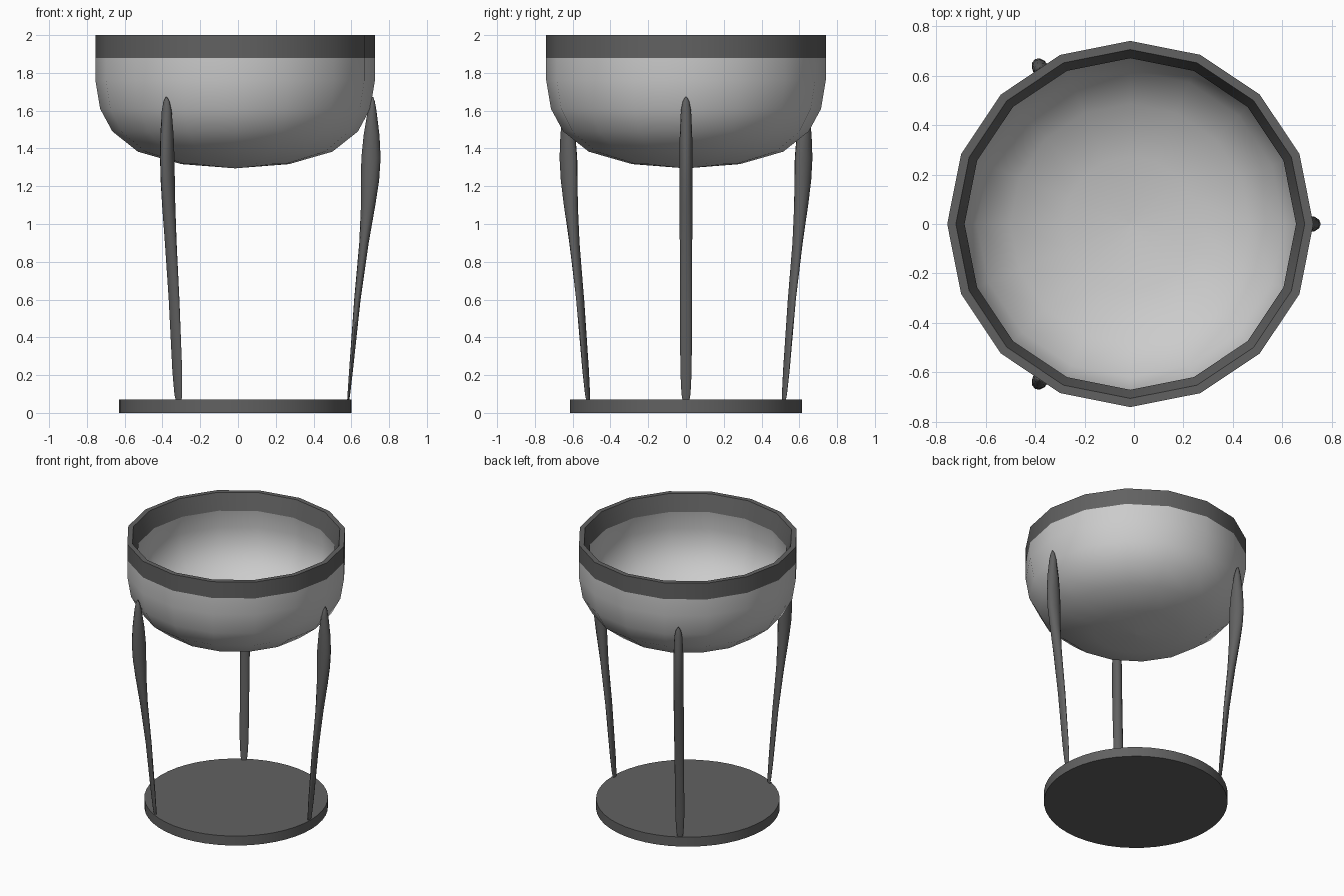
import bpy, bmesh
from math import sin, cos, pi, radians

if "Cube" in bpy.data.objects:
    bpy.data.objects.remove(bpy.data.objects["Cube"])

CX = -0.015  # common axis of bowl, base and legs

dark = bpy.data.materials.new("dark_metal")
dark.diffuse_color = (0.12, 0.12, 0.12, 1)
dark.use_nodes = True
dark.node_tree.nodes["Principled BSDF"].inputs["Base Color"].default_value = dark.diffuse_color


def finish(name, bm, mat=None, angle=35):
    bmesh.ops.remove_doubles(bm, verts=bm.verts, dist=1e-5)
    bmesh.ops.recalc_face_normals(bm, faces=bm.faces)
    me = bpy.data.meshes.new(name)
    bm.to_mesh(me)
    bm.free()
    ob = bpy.data.objects.new(name, me)
    bpy.context.collection.objects.link(ob)
    if mat:
        me.materials.append(mat)
    bpy.ops.object.select_all(action='DESELECT')
    ob.select_set(True)
    bpy.context.view_layer.objects.active = ob
    bpy.ops.object.shade_smooth_by_angle(angle=radians(angle))
    return ob


def bridge(bm, rings, cap=False):
    n = len(rings[0])
    for a, b in zip(rings, rings[1:]):
        for i in range(n):
            j = (i + 1) % n
            bm.faces.new((a[i], a[j], b[j], b[i]))
    if cap:
        bm.faces.new(rings[0])
        bm.faces.new(rings[-1])


def lathe(name, profile, sides, mat=None):
    bm = bmesh.new()
    rings = [[bm.verts.new((CX + r * cos(2 * pi * i / sides),
                            r * sin(2 * pi * i / sides), z))
              for i in range(sides)] for r, z in profile]
    bridge(bm, rings, cap=True)
    return finish(name, bm, mat)


# Bowl: outer wall down, then inner wall, each closed at the middle
outer = [(0.74, 1.88), (0.74, 1.76), (0.715, 1.61), (0.65, 1.49),
         (0.515, 1.383), (0.285, 1.317), (0.004, 1.295)]
inner = [(0.67, 1.88), (0.69, 1.75), (0.675, 1.635), (0.62, 1.52),
         (0.485, 1.41), (0.27, 1.342), (0.004, 1.325)]
bm = bmesh.new()
for prof in (outer, inner):
    rings = [[bm.verts.new((CX + r * cos(pi * i / 8), r * sin(pi * i / 8), z))
              for i in range(16)] for r, z in prof]
    bridge(bm, rings)
    bm.faces.new(rings[-1])
    if prof is outer:
        top = rings[0]
    else:
        bridge(bm, [top, rings[0]])
finish("bowl", bm, angle=40)

# Dark band around the lip, open in the middle
bm = bmesh.new()
band = [(0.74, 1.88), (0.74, 2.0), (0.705, 2.0), (0.67, 1.88)]
rings = [[bm.verts.new((CX + r * cos(pi * i / 8), r * sin(pi * i / 8), z))
          for i in range(16)] for r, z in band]
bridge(bm, rings)
finish("bowl_rim", bm, dark)

# Base disc
lathe("base", [(0.615, 0), (0.615, 0.07)], 48, dark)

# Legs: (height, distance from axis, radial half depth, half width)
sections = [(0.05, 0.597, 0.005, 0.015), (0.1, 0.602, 0.007, 0.024),
            (0.22, 0.613, 0.010, 0.030), (0.6, 0.647, 0.017, 0.032),
            (0.9, 0.682, 0.025, 0.033), (1.1, 0.704, 0.038, 0.034),
            (1.23, 0.714, 0.048, 0.034), (1.35, 0.719, 0.051, 0.034),
            (1.47, 0.722, 0.042, 0.033), (1.6, 0.725, 0.023, 0.027),
            (1.65, 0.727, 0.012, 0.017), (1.672, 0.728, 0.003, 0.004)]
for k in range(3):
    a = 2 * pi * k / 3
    bm = bmesh.new()
    rings = []
    for z, r, d, w in sections:
        ring = []
        for i in range(12):
            t = 2 * pi * i / 12
            u, v = r + d * cos(t), w * sin(t)
            ring.append(bm.verts.new((CX + u * cos(a) - v * sin(a),
                                      u * sin(a) + v * cos(a), z)))
        rings.append(ring)
    bridge(bm, rings, cap=True)
    finish(f"leg_{k + 1}", bm, dark, 60)
